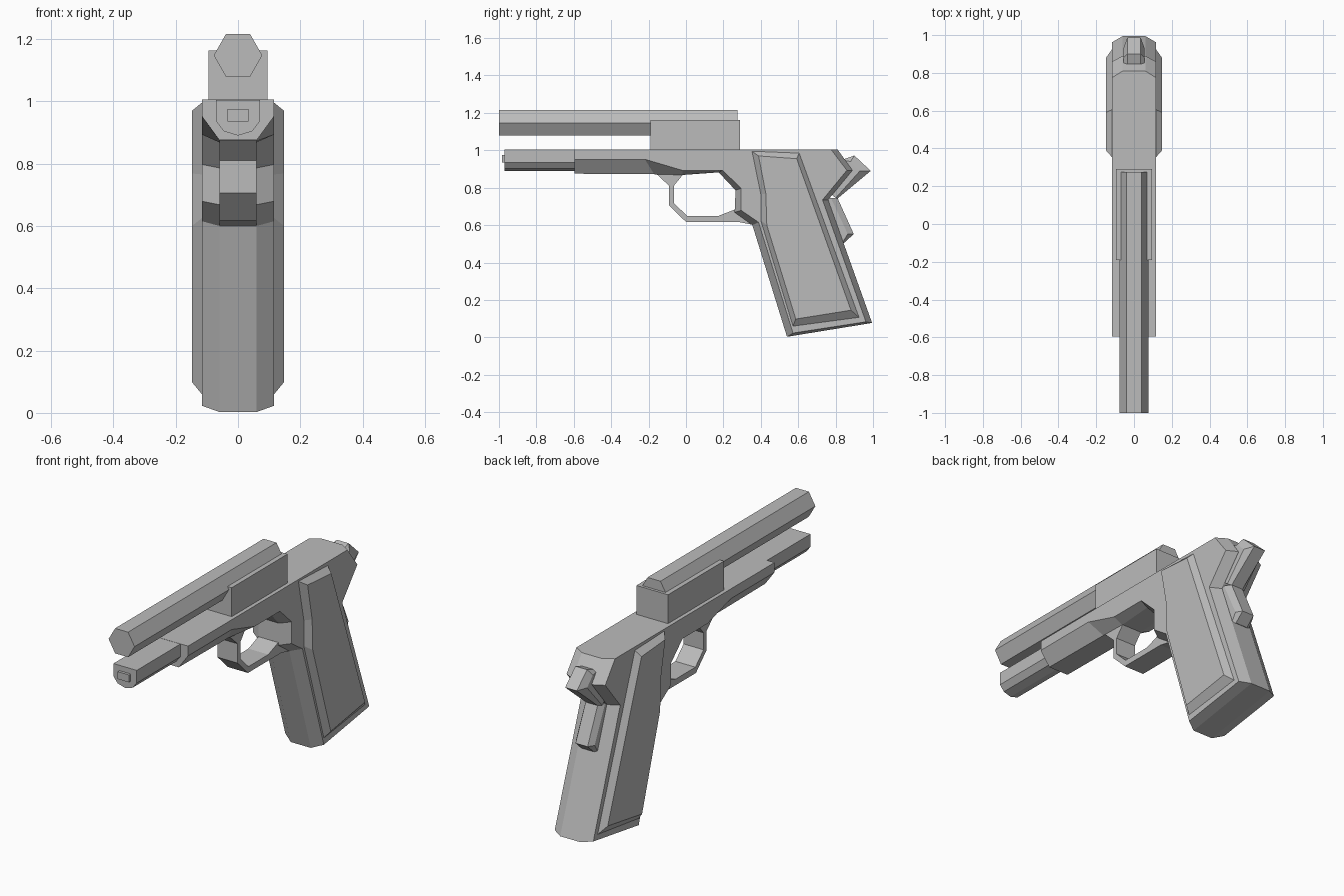
import bpy, bmesh, math

if "Cube" in bpy.data.objects:
    bpy.data.objects.remove(bpy.data.objects["Cube"])

grey = bpy.data.materials.new("plain_grey")
grey.use_nodes = True
colour = (0.5, 0.5, 0.5, 1)
grey.diffuse_color = colour
grey.node_tree.nodes["Principled BSDF"].inputs["Base Color"].default_value = colour


def loft(name, layers, axis="x"):
    """Skin matching outlines placed along x (points y, z) or along y (points x, z)."""
    bm = bmesh.new()
    rings = []
    for pos, outline in layers:
        rings.append([bm.verts.new((pos, a, b) if axis == "x" else (a, pos, b))
                      for a, b in outline])
    n = len(rings[0])
    for r, s in zip(rings, rings[1:]):
        for i in range(n):
            j = (i + 1) % n
            bm.faces.new((r[i], r[j], s[j], s[i]))
    caps = [bm.faces.new(rings[0]), bm.faces.new(rings[-1])]
    bmesh.ops.recalc_face_normals(bm, faces=bm.faces)
    bmesh.ops.triangulate(bm, faces=caps, ngon_method="EAR_CLIP")
    mesh = bpy.data.meshes.new(name)
    bm.to_mesh(mesh)
    bm.free()
    mesh.materials.append(grey)
    obj = bpy.data.objects.new(name, mesh)
    bpy.context.collection.objects.link(obj)
    return obj


def chamfered(name, half, inner, half_outer, outer):
    """Symmetric solid: full outline near the centre, smaller outline on the flanks."""
    return loft(name, [(-half_outer, outer), (-half, inner), (half, inner), (half_outer, outer)])


def prism(name, half, outline):
    return loft(name, [(-half, outline), (half, outline)])


def box_outline(y0, y1, z0, z1):
    return [(y0, z0), (y1, z0), (y1, z1), (y0, z1)]


# Frame and grip in one chamfered body
frame_mid = [(-.595, 1.005), (-.595, .875), (-.17, .872), (-.02, .868), (.175, .882),
             (.265, .786), (.26, .668), (.355, .6), (.54, .003), (.995, .077),
             (.76, .735), (.89, .893), (.81, 1.005)]
frame_side = [(-.595, 1.005), (-.595, .952), (-.22, .952), (-.02, .893), (.195, .893),
              (.295, .797), (.295, .679), (.388, .615), (.572, .023), (.962, .083),
              (.73, .735), (.86, .893), (.775, 1.005)]
chamfered("frame_and_grip", .06, frame_mid, .116, frame_side)

# Raised grip panels
panel_base = [(.353, .995), (.4, .765), (.4, .625), (.572, .06), (.925, .107), (.605, .985)]
panel_face = [(.388, .97), (.427, .768), (.432, .6), (.587, .098), (.882, .145), (.592, .955)]
for side, label in ((1, "left"), (-1, "right")):
    loft(label + "_grip_panel", [(side * .11, panel_base), (side * .116, panel_base),
                                 (side * .147, panel_face)])

# Narrow front section under the barrel, with its end stud
nose = [(-.07, 1.004), (-.07, .935), (-.045, .903), (0, .89),
        (.045, .903), (.07, .935), (.07, 1.004)]
loft("front_section", [(-.97, nose), (-.58, nose)], axis="y")
prism("end_stud", .034, box_outline(-.985, -.965, .935, .975))

# Six-sided barrel and its mount
hexagon = [(.078 * math.cos(math.radians(60 * i)), 1.147 + .0785 * math.sin(math.radians(60 * i)))
           for i in range(6)]
loft("barrel", [(-1, hexagon), (.275, hexagon)], axis="y")
prism("barrel_mount", .095, box_outline(-.19, .29, 1.0, 1.162))

# Trigger guard loop
guard = [(-.16, .875), (-.09, .81), (-.09, .705), (0, .617), (.28, .617), (.355, .602),
         (.3, .665), (.26, .683), (.175, .65), (.005, .65), (-.065, .718), (-.065, .81), (-.015, .872)]
prism("trigger_guard", .06, guard)

# Hammer
hammer_mid = [(.8, .93), (.85, .955), (.9, .972), (.988, .89), (.81, .742), (.76, .78)]
hammer_side = [(.8, .92), (.85, .945), (.88, .94), (.93, .89), (.8, .745), (.76, .78)]
chamfered("hammer", .035, hammer_mid, .056, hammer_side)

# Rear grip lever
lever_mid = [(.74, .74), (.81, .745), (.897, .552), (.845, .505), (.78, .5)]
lever_side = [(.74, .74), (.775, .745), (.865, .552), (.835, .505), (.78, .5)]
chamfered("grip_lever", .036, lever_mid, .056, lever_side)
